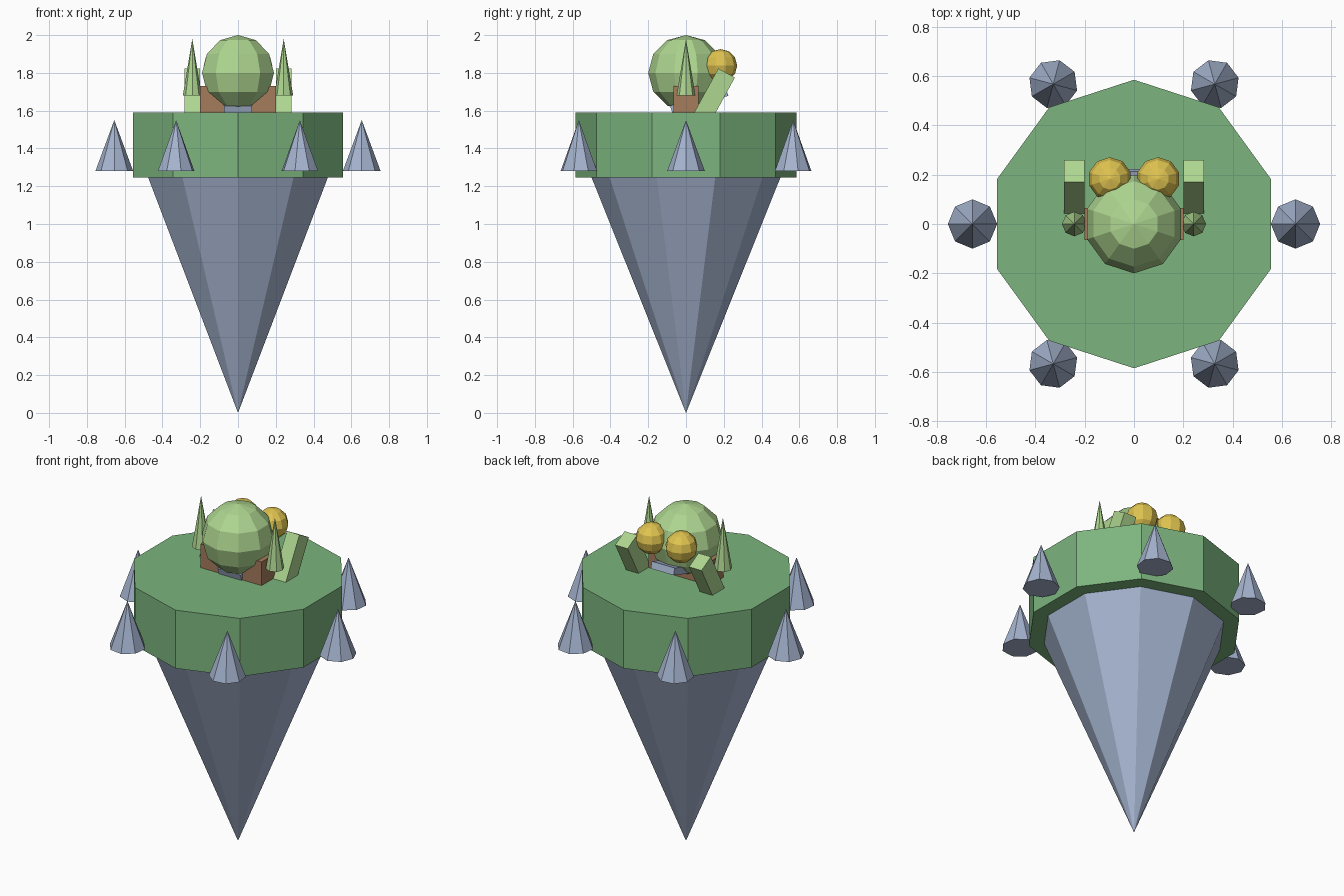
import bpy
from math import cos, sin, pi

cube = bpy.data.objects.get("Cube")
if cube:
    bpy.data.objects.remove(cube, do_unlink=True)


def make_material(name, rgb):
    # 0-255 display colour turned into linear values
    lin = [((c / 255 + 0.055) / 1.055) ** 2.4 for c in rgb] + [1.0]
    mat = bpy.data.materials.new(name)
    mat.use_nodes = True
    mat.diffuse_color = lin
    bsdf = next(n for n in mat.node_tree.nodes if n.type == "BSDF_PRINCIPLED")
    bsdf.inputs["Base Color"].default_value = lin
    return mat


grass = make_material("grass_green", (124, 181, 126))
leaf = make_material("pale_leaf_green", (174, 214, 144))
stone = make_material("blue_grey_stone", (165, 180, 207))
gold = make_material("gold_yellow", (224, 196, 80))
wood = make_material("brown_wood", (166, 124, 92))


def finish(name, mat):
    obj = bpy.context.object
    obj.name = name
    obj.data.materials.append(mat)
    return obj


def cone(name, mat, sides, r_bottom, r_top, z_low, z_high, x=0, y=0, turn=0):
    bpy.ops.mesh.primitive_cone_add(
        vertices=sides, radius1=r_bottom, radius2=r_top, depth=z_high - z_low,
        location=(x, y, (z_low + z_high) / 2), rotation=(0, 0, turn))
    return finish(name, mat)


def ball(name, mat, radius, location):
    bpy.ops.mesh.primitive_uv_sphere_add(
        segments=10, ring_count=6, radius=radius, location=location)
    return finish(name, mat)


def box(name, mat, size, location, tilt=0):
    bpy.ops.mesh.primitive_cube_add(size=1, location=location, rotation=(tilt, 0, 0))
    bpy.context.object.scale = size
    return finish(name, mat)


# Floating island: pointed rock under a ten-sided slab of grass
cone("island_rock", stone, 10, 0, 0.5, 0, 1.246)
cone("grass_slab", grass, 10, 0.585, 0.585, 1.245, 1.59)

# Ring of stone spikes around the slab
for i in range(6):
    a = i * pi / 3
    cone(f"stone_spike_{i + 1}", stone, 8, 0.1, 0, 1.28, 1.55,
         0.655 * cos(a), 0.655 * sin(a), a)

# Figure in the middle of the slab
box("wooden_base", wood, (0.4, 0.13, 0.14), (0, 0, 1.66))
box("tilted_board", stone, (0.15, 0.31, 0.04), (0, 0.07, 1.652), 0.3)
ball("round_body", leaf, 0.2, (0, 0, 1.8))

# Mirrored parts
for side, s in (("left", 1), ("right", -1)):
    cone(f"{side}_thin_cone", leaf, 8, 0.05, 0, 1.68, 1.98, s * 0.242, 0)
    box(f"{side}_leaning_post", leaf, (0.082, 0.1, 0.3), (s * 0.242, 0.143, 1.668), -0.5)
    ball(f"{side}_gold_ball", gold, 0.088, (s * 0.098, 0.183, 1.838))
